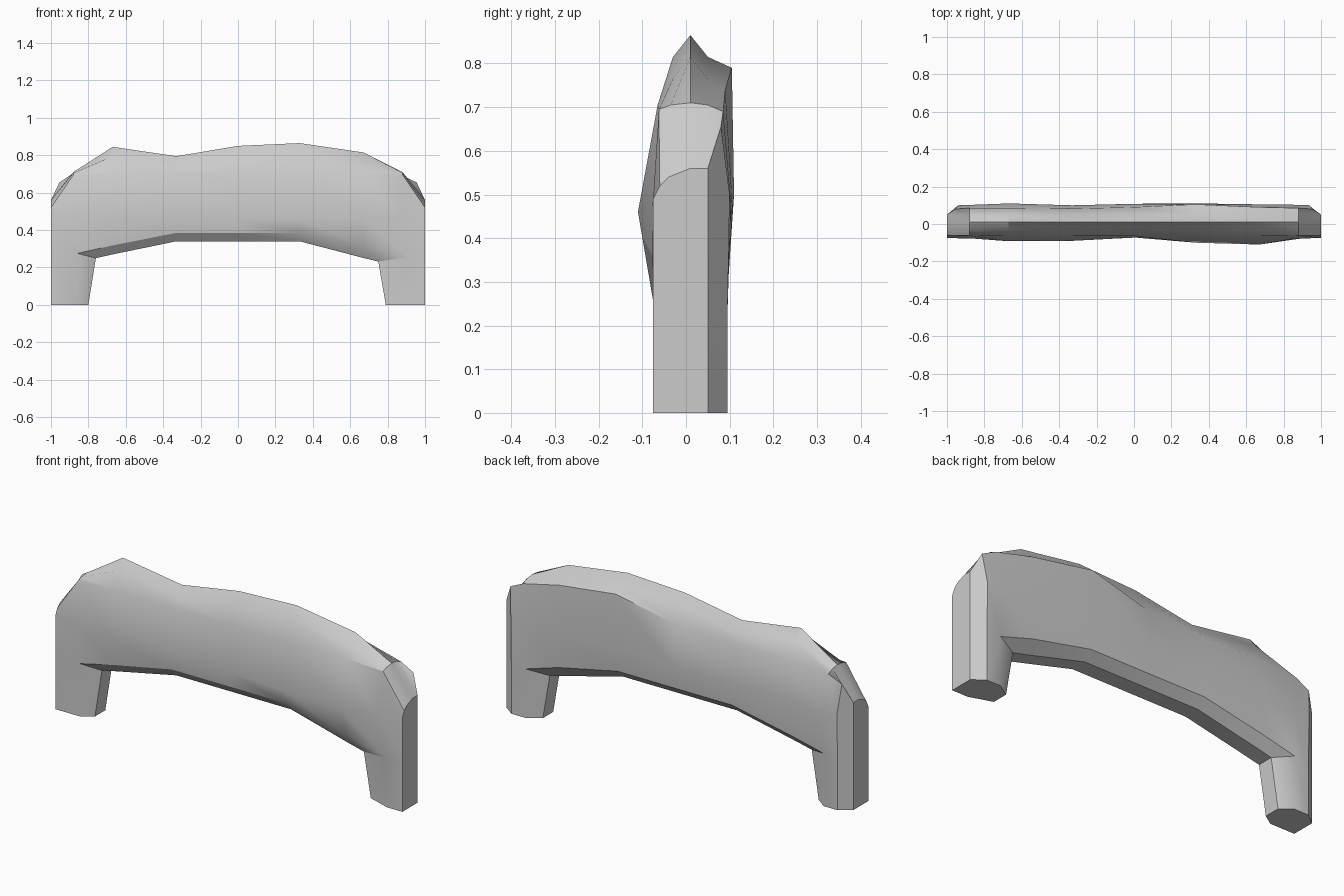
import bpy, bmesh, math

if "Cube" in bpy.data.objects:
    bpy.data.objects.remove(bpy.data.objects["Cube"])


def end_sections(s, xf, zf, xb, zb, top):
    """Outer cap ring and leg-width ring for one end (s = side sign)."""
    outer = [(1, -.075, .25), (1, -.03, .24), (1, .05, .23), (.94, .095, .23),
             (.94, .1, .5), (.955, .08, .655), (1, .05, .56), (1, .01, .56),
             (1, -.04, .54), (1, -.06, .52), (1, -.075, .49)]
    inner = [(xf, -.075, zf), (xb, -.035, zb), (xb, .05, zb), (.86, .095, zf),
             (.85, .103, .48), (.88, .085, .69), (.88, .05, top), (.88, .01, top + .005),
             (.88, -.035, top), (.88, -.062, top - .01), (.86, -.078, .47)]
    return [[(s * x, y, z) for x, y, z in ring] for ring in (outer, inner)]


def middle_section(x, zf, zb, top, yf, yb, ys, zs):
    """Ring across the beam: underside, back, ridge, front."""
    pts = [(-.073, zf), (-.035, zb), (.05, zb), (.095, zf), (yb, .5), (ys, zs),
           (.05, top - .05), (.01, top), (-.03, top - .05), (-.065, .705), (yf, .46)]
    return [(x, y, z) for y, z in pts]


# Cross-sections from left to right
left = end_sections(-1, .86, .275, .76, .25, .705)
right = end_sections(1, .91, .255, .75, .232, .705)
middle = [middle_section(*m) for m in (
    (-.67, .318, .27, .845, -.092, .11, .085, .705),
    (-.33, .385, .34, .795, -.09, .1, .082, .705),
    (0, .385, .34, .85, -.072, .108, .09, .715),
    (.33, .385, .34, .865, -.1, .11, .105, .79),
    (.67, .313, .251, .815, -.11, .105, .09, .74))]
rings = left + middle + right[::-1]

bm = bmesh.new()
v = [[bm.verts.new(p) for p in ring] for ring in rings]
n = len(v[0])
last = len(v) - 1

# Beam skin, open beneath the two ends where the legs join
for i in range(last):
    for k in range(n):
        if i in (0, last - 1) and k < 3:
            continue
        j = (k + 1) % n
        bm.faces.new((v[i][k], v[i + 1][k], v[i + 1][j], v[i][j]))

# End walls, back corner chamfers and legs
for o, w, s, foot_x in ((v[0], v[1], -1, .80), (v[last], v[last - 1], 1, .79)):
    bm.faces.new([o[k] for k in (0, 1, 2, 6, 7, 8, 9, 10)])
    bm.faces.new(o[2:7])
    loop = [o[0], w[0], w[1], w[2], w[3], o[3], o[2], o[1]]
    foot = []
    for p in loop:
        x = s * foot_x if p in (w[1], w[2]) else p.co.x
        foot.append(bm.verts.new((x, p.co.y, 0)))
    for a in range(len(loop)):
        b = (a + 1) % len(loop)
        bm.faces.new((loop[a], loop[b], foot[b], foot[a]))
    bm.faces.new(foot)

bmesh.ops.recalc_face_normals(bm, faces=bm.faces[:])
mesh = bpy.data.meshes.new("arched_beam")
bm.to_mesh(mesh)
bm.free()
beam = bpy.data.objects.new("arched_beam", mesh)
bpy.context.collection.objects.link(beam)
bpy.context.view_layer.objects.active = beam
beam.select_set(True)
bpy.ops.object.shade_smooth_by_angle(angle=math.radians(30))
